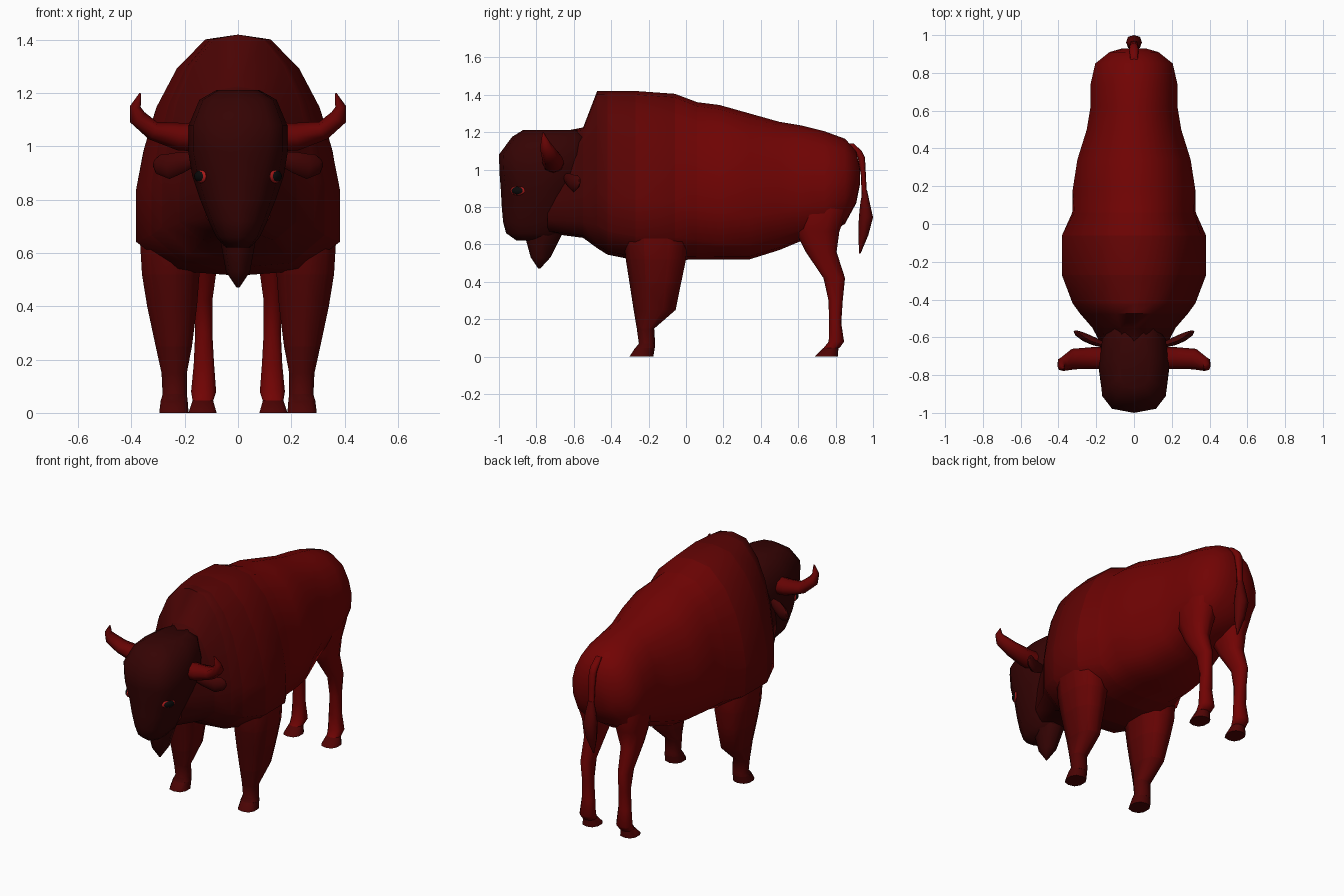
import bpy, bmesh, math
from mathutils import Vector, Matrix

if "Cube" in bpy.data.objects:
    bpy.data.objects.remove(bpy.data.objects["Cube"])

RED, DARK = (0.165, 0.001, 0.001), (0.035, 0.001, 0.001)
STEPS = 12


def material(name, rgb):
    m = bpy.data.materials.new(name)
    m.diffuse_color = (*rgb, 1)
    m.use_nodes = True
    m.node_tree.nodes["Principled BSDF"].inputs["Base Color"].default_value = m.diffuse_color
    return m


# Coat fades from dark at the head to red at the rump
coat = [material("coat_%d" % i, [a + (b - a) * i / STEPS for a, b in zip(DARK, RED)])
        for i in range(STEPS + 1)]
eye_mat = material("eye_black", (0.003, 0.003, 0.003))
rim_mat = material("eye_rim", (0.4, 0.01, 0.01))


def finish(name, bm, mat=None, mirror=False):
    """Make the object; without a material the faces get the fading coat."""
    bmesh.ops.recalc_face_normals(bm, faces=bm.faces)
    if mat is None:
        for f in bm.faces:
            c = f.calc_center_median()
            t = (c.y + .72) / .8 - max(0, .7 - c.z) * max(0, .6 - c.y) * .7
            f.material_index = round(STEPS * min(1, max(.15, t)))
    me = bpy.data.meshes.new(name)
    bm.to_mesh(me)
    bm.free()
    ob = bpy.data.objects.new(name, me)
    bpy.context.collection.objects.link(ob)
    for m in [mat] if mat else coat:
        me.materials.append(m)
    bpy.ops.object.select_all(action='DESELECT')
    ob.select_set(True)
    bpy.context.view_layer.objects.active = ob
    bpy.ops.object.shade_smooth_by_angle(angle=math.radians(60))
    if mirror:
        ob.modifiers.new("mirror", 'MIRROR').use_mirror_merge = False
    return ob


def skin(rings):
    """Join equal rings of points into a closed skin."""
    bm = bmesh.new()
    vs = [[bm.verts.new(p) for p in r] for r in rings]
    n = len(vs[0])
    for a, b in zip(vs, vs[1:]):
        for i in range(n):
            j = (i + 1) % n
            bm.faces.new((a[i], a[j], b[j], b[i]))
    bm.faces.new(vs[0])
    bm.faces.new(vs[-1][::-1])
    return bm


def ring(n, z, x0, x1, y0, y1, p=2.4):
    """Horizontal rounded-box ring; p is the boxiness."""
    pts = []
    for i in range(n):
        a = math.tau * i / n + math.pi / 2
        c, s = math.cos(a), math.sin(a)
        u = math.copysign(abs(c) ** (2 / p), c)
        v = math.copysign(abs(s) ** (2 / p), s)
        pts.append(((x0 + x1) / 2 + u * (x1 - x0) / 2, (y0 + y1) / 2 + v * (y1 - y0) / 2, z))
    return pts


def stack(name, rows, mat=None, mirror=False, n=10):
    return finish(name, skin([ring(n, *r) for r in rows]), mat, mirror)


# Body: half cross-sections blended from hump shape to rump shape
HUMP = [(0, 1), (.32, .98), (.6, .86), (.8, .7), (.92, .53), (1, .36), (1, .14), (.62, .02), (0, 0)]
RUMP = [(0, 1), (.35, .97), (.7, .86), (.9, .68), (1, .5), (.98, .3), (.8, .1), (.45, .02), (0, 0)]
# y, top, bottom, half width
BODY = [(-.74, 1.19, .66, .12), (-.55, 1.225, .635, .22), (-.475, 1.42, .58, .285),
        (-.42, 1.42, .545, .325), (-.27, 1.42, .515, .382), (-.06, 1.405, .515, .382),
        (.06, 1.36, .52, .33), (.18, 1.345, .52, .33), (.34, 1.30, .52, .30),
        (.5, 1.255, .57, .25), (.62, 1.235, .62, .23), (.74, 1.205, .64, .23),
        (.85, 1.165, .71, .205), (.91, 1.10, .82, .13), (.93, 1.0, .92, .06)]


def body_ring(y, top, bottom, w):
    t = min(1, max(0, (y + .1) / .35))
    half = [((a[0] * (1 - t) + b[0] * t) * w,
             bottom + (top - bottom) * (a[1] * (1 - t) + b[1] * t)) for a, b in zip(HUMP, RUMP)]
    loop = half + [(-x, z) for x, z in half[-2:0:-1]]
    return [(x, y, z) for x, z in loop]


finish("body", skin([body_ring(*s) for s in BODY]))

# Head tapering to the muzzle, and beard
stack("head", [(1.212, -.08, .08, -.87, -.56, 3), (1.175, -.145, .145, -.93, -.52, 3),
               (1.08, -.185, .185, -1.0, -.52, 3), (.98, -.187, .187, -.997, -.53, 2.7),
               (.89, -.172, .172, -.99, -.56, 2.2), (.8, -.142, .142, -.985, -.6, 2.2),
               (.72, -.11, .11, -.978, -.62, 2.2), (.66, -.082, .082, -.962, -.65, 2.2),
               (.62, -.045, .045, -.905, -.72, 2.2)], coat[0], n=12)
stack("beard", [(.74, -.09, .09, -.87, -.62), (.64, -.065, .065, -.86, -.67),
                (.53, -.045, .045, -.83, -.725), (.47, -.005, .005, -.79, -.78)], coat[0], n=8)

# Eyes with red rims
for name, size, x, mat in (("eye_rim", (.012, .043, .026), .141, rim_mat),
                           ("eye", (.017, .037, .022), .142, eye_mat)):
    bm = bmesh.new()
    bmesh.ops.create_uvsphere(bm, u_segments=12, v_segments=8, radius=1)
    bm.transform(Matrix.Translation((x, -.9, .888)) @ Matrix.Rotation(-.5, 4, 'Z')
                 @ Matrix.Diagonal((*size, 1)))
    finish(name, bm, mat, True)


def tube(path, n=8):
    """Tube along a path; each row is x, y, z, radius along y, radius across."""
    pts = [Vector(r[:3]) for r in path]
    rings = []
    for i, (p, r) in enumerate(zip(pts, path)):
        t = (pts[min(i + 1, len(pts) - 1)] - pts[max(i - 1, 0)]).normalized()
        across = t.cross(Vector((0, 1, 0))).normalized()
        along = across.cross(t)
        rings.append([p + along * r[3] * math.cos(k * math.tau / n)
                      + across * r[4] * math.sin(k * math.tau / n) for k in range(n)])
    return skin(rings)


# Horns and ears
finish("horn", tube([(.13, -.71, 1.035, .06, .055), (.22, -.71, 1.037, .058, .052),
                     (.32, -.715, 1.06, .055, .036), (.378, -.742, 1.11, .038, .033),
                     (.385, -.755, 1.15, .022, .02), (.367, -.764, 1.2, .003, .003)]),
       coat[9], True)
finish("ear", tube([(.16, -.64, .955, .015, .025), (.215, -.62, .94, .022, .04),
                    (.26, -.6, .925, .022, .047), (.298, -.58, .935, .016, .038),
                    (.314, -.568, .94, .006, .016)]), coat[2], True)

# Front legs with hooves
stack("front_leg", [(.86, .12, .33, -.3, .0), (.66, .12, .374, -.335, .01),
                    (.52, .14, .365, -.322, .0), (.4, .15, .345, -.303, -.025),
                    (.25, .17, .312, -.28, -.055), (.15, .19, .289, -.263, -.17),
                    (.07, .19, .285, -.252, -.165), (.045, .187, .292, -.272, -.167)],
      None, True)
stack("front_hoof", [(.047, .187, .292, -.272, -.167), (0, .183, .298, -.302, -.175)],
      coat[3], True)

# Hind legs with hooves
stack("hind_leg", [(.95, .05, .17, .62, .84), (.78, .03, .215, .57, .862),
                   (.67, .04, .2, .585, .82), (.56, .075, .183, .64, .805),
                   (.42, .095, .168, .735, .85), (.3, .095, .162, .762, .838),
                   (.18, .088, .168, .765, .83), (.08, .08, .178, .763, .845),
                   (.045, .092, .172, .735, .82)], None, True)
stack("hind_hoof", [(.047, .092, .172, .735, .815), (0, .078, .188, .688, .812)], coat[4], True)

# Tail: thin stem arching down into a tuft
stack("tail_stem", [(1.14, -.02, .02, .86, .895), (1.1, -.024, .024, .89, .94),
                    (1.065, -.024, .024, .918, .957), (.97, -.022, .022, .935, .962),
                    (.84, -.02, .02, .94, .968)], n=8)
stack("tail_tuft", [(.89, -.02, .02, .944, .968), (.82, -.034, .034, .932, .983),
                    (.745, -.042, .042, .924, 1.0), (.65, -.032, .032, .922, .975),
                    (.55, -.004, .004, .925, .933)], coat[6], n=8)
